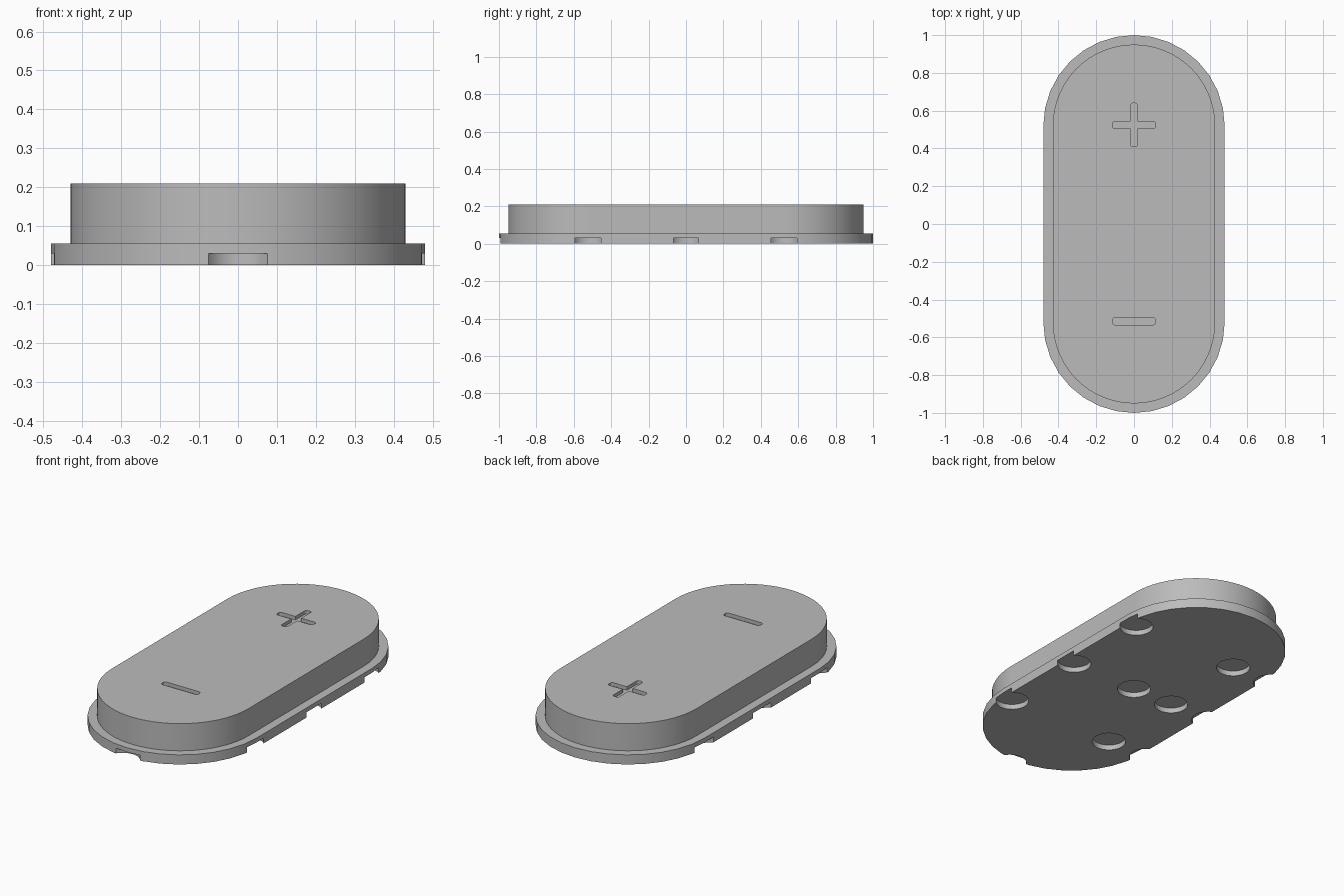
import bpy, bmesh
from math import pi, sin, cos

old = bpy.data.objects.get("Cube")
if old:
    bpy.data.objects.remove(old, do_unlink=True)

grey = bpy.data.materials.new("plain_grey")
grey.use_nodes = True
grey.diffuse_color = (0.5, 0.5, 0.5, 1)
grey.node_tree.nodes["Principled BSDF"].inputs["Base Color"].default_value = grey.diffuse_color


def capsule(radius, half_straight, steps):
    """Outline of two half circles joined by straight sides along y."""
    pts = []
    for side in (1, -1):
        for i in range(steps + 1):
            a = pi * i / steps
            pts.append((side * radius * cos(a), side * (half_straight + radius * sin(a))))
    return pts


def rounded_bar(length, width, corner):
    """Outline of a bar along x with rounded corners."""
    pts = []
    for quarter, (sx, sy) in enumerate(((1, 1), (-1, 1), (-1, -1), (1, -1))):
        for i in range(5):
            a = pi / 2 * (quarter + i / 4)
            pts.append((sx * (length / 2 - corner) + corner * cos(a),
                        sy * (width / 2 - corner) + corner * sin(a)))
    return pts


def prism(name, outline, z0, z1, x=0, y=0, turn=False, bevel=0):
    """Extrude an outline upwards, optionally rounding its top rim."""
    bm = bmesh.new()
    if turn:
        outline = [(-v, u) for u, v in outline]
    low = [bm.verts.new((x + u, y + v, z0)) for u, v in outline]
    top = [bm.verts.new((x + u, y + v, z1)) for u, v in outline]
    n = len(outline)
    bm.faces.new(low[::-1])
    bm.faces.new(top)
    for i in range(n):
        j = (i + 1) % n
        bm.faces.new((low[i], low[j], top[j], top[i]))
    if bevel:
        rim = [e for e in bm.edges if all(v in top for v in e.verts)]
        bmesh.ops.bevel(bm, geom=rim, offset=bevel, segments=6, profile=0.5, affect='EDGES')
    mesh = bpy.data.meshes.new(name)
    bm.to_mesh(mesh)
    bm.free()
    mesh.materials.append(grey)
    obj = bpy.data.objects.new(name, mesh)
    bpy.context.collection.objects.link(obj)
    return obj


def carve(obj, cutters):
    """Subtract the cutters, bake the result and shade it."""
    for c in cutters:
        c.hide_render = True
        mod = obj.modifiers.new("cut", 'BOOLEAN')
        mod.operation = 'DIFFERENCE'
        mod.solver = 'EXACT'
        mod.object = c
    graph = bpy.context.evaluated_depsgraph_get()
    baked = bpy.data.meshes.new_from_object(obj.evaluated_get(graph))
    obj.modifiers.clear()
    obj.data = baked
    for c in cutters:
        bpy.data.objects.remove(c, do_unlink=True)
    bpy.ops.object.select_all(action='DESELECT')
    obj.select_set(True)
    bpy.context.view_layer.objects.active = obj
    bpy.ops.object.shade_smooth_by_angle(angle=pi / 6)
    obj.modifiers.new("even_shading", 'WEIGHTED_NORMAL').keep_sharp = True


# Flange with round pockets underneath, some breaking through the rim
PITCH = 0.52
flange = prism("base_flange", capsule(0.48, 0.52, 16), 0, 0.055)
centres = [(0, 0), (0, -2 * PITCH)]
centres += [(x, k * PITCH) for x in (0.42, -0.26, -0.52) for k in (-1, 0, 1)]
circle = [(0.09 * cos(pi * i / 16), 0.09 * sin(pi * i / 16)) for i in range(32)]
carve(flange, [prism("pocket_cutter", circle, -0.05, 0.03, x, y) for x, y in centres])

# Raised body with a rounded top rim and engraved plus and minus marks
body = prism("body", capsule(0.43, 0.52, 32), 0.055, 0.21, bevel=0.055)
bar = rounded_bar(0.23, 0.037, 0.013)
carve(body, [prism("minus_cutter", bar, 0.19, 0.25, 0, -0.515),
             prism("plus_cutter", bar, 0.19, 0.25, 0, 0.525),
             prism("plus_cutter", bar, 0.19, 0.25, 0, 0.525, turn=True)])
